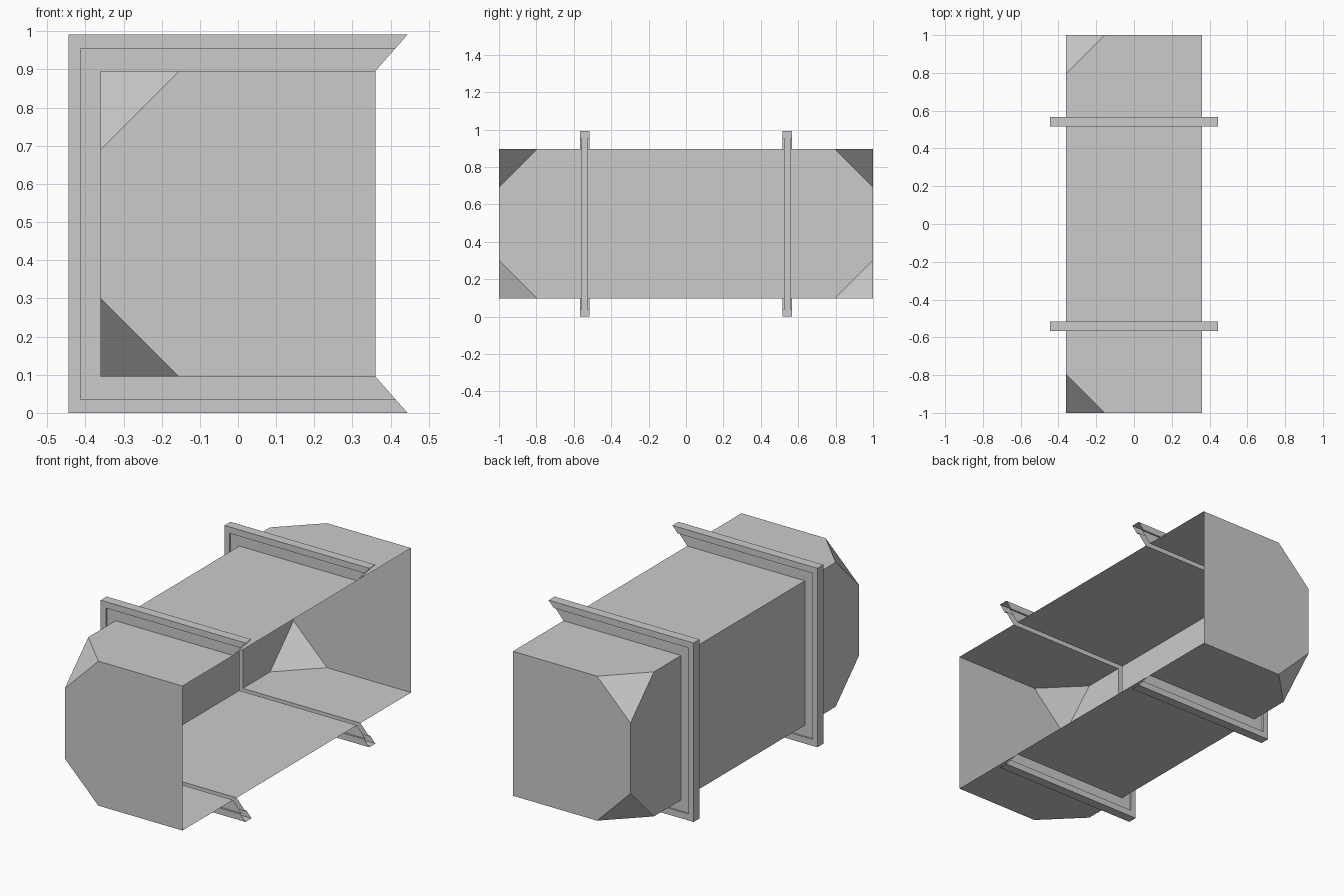
import bpy, bmesh
from mathutils import Vector

cube = bpy.data.objects.get("Cube")
if cube:
    bpy.data.objects.remove(cube, do_unlink=True)

HX, HY, HZ, ZC = 0.36, 1.0, 0.40, 0.4955   # shell half sizes and centre height
CHAMFER = 0.205
BAND_Y, WEB, FLANGE = 0.5415, 0.016, 0.026  # band position and half widths

grey = bpy.data.materials.new("plain_grey")
grey.use_nodes = True
colour = (0.6, 0.6, 0.6, 1)
grey.diffuse_color = colour
grey.node_tree.nodes["Principled BSDF"].inputs["Base Color"].default_value = colour


def finish(name, bm):
    mesh = bpy.data.meshes.new(name)
    bm.to_mesh(mesh)
    bm.free()
    mesh.materials.append(grey)
    ob = bpy.data.objects.new(name, mesh)
    bpy.context.collection.objects.link(ob)
    return ob


def cut(bm, point, normal, clear=False):
    geom = bm.verts[:] + bm.edges[:] + bm.faces[:]
    res = bmesh.ops.bisect_plane(bm, geom=geom, plane_co=point, plane_no=normal,
                                 clear_outer=clear)
    return [e for e in res["geom_cut"] if isinstance(e, bmesh.types.BMEdge)]


# Thin box shell with clipped corners on the closed side
bm = bmesh.new()
bmesh.ops.create_cube(bm, size=2)
for v in bm.verts:
    v.co = Vector((v.co.x * HX, v.co.y * HY, v.co.z * HZ + ZC))
for sy in (-1, 1):
    for sz in (-1, 1):
        point = Vector((-HX + CHAMFER, sy * HY, ZC + sz * HZ))
        edges = cut(bm, point, Vector((-1, sy, sz)), clear=True)
        bmesh.ops.edgeloop_fill(bm, edges=edges)
bmesh.ops.recalc_face_normals(bm, faces=bm.faces[:])

# Open side, and slots leading into the hollow bands
for sy in (-1, 1):
    for sw in (-1, 1):
        cut(bm, Vector((0, sy * BAND_Y + sw * WEB, 0)), Vector((0, 1, 0)))
unwanted = [f for f in bm.faces
            if f.calc_center_median().x > HX - 0.001
            or abs(abs(f.calc_center_median().y) - BAND_Y) < WEB * 0.9]
bmesh.ops.delete(bm, geom=unwanted, context='FACES')
finish("box_shell", bm)

# Hollow T-section bands wrapped round three sides, with slanted open ends
half_profile = [(HX, HZ, WEB), (0.4125, 0.460, WEB),
                (0.4125, 0.460, FLANGE), (0.444, ZC, FLANGE)]
profile = ([(x, z, -w) for x, z, w in half_profile]
           + [(x, z, w) for x, z, w in reversed(half_profile)])
corners = [(1, 1), (-1, 1), (-1, -1), (1, -1)]
for name, y in (("front_band", -BAND_Y), ("back_band", BAND_Y)):
    bm = bmesh.new()
    rows = [[bm.verts.new((cx * x, y + w, ZC + cz * z)) for x, z, w in profile]
            for cx, cz in corners]
    for a, b in zip(rows, rows[1:]):
        for i in range(len(profile) - 1):
            bm.faces.new((a[i], a[i + 1], b[i + 1], b[i]))
    # Point the outer cap outwards
    bm.normal_update()
    cap = max(bm.faces, key=lambda f: f.calc_center_median().z)
    if cap.normal.z < 0:
        bmesh.ops.reverse_faces(bm, faces=bm.faces[:])
    finish(name, bm)
